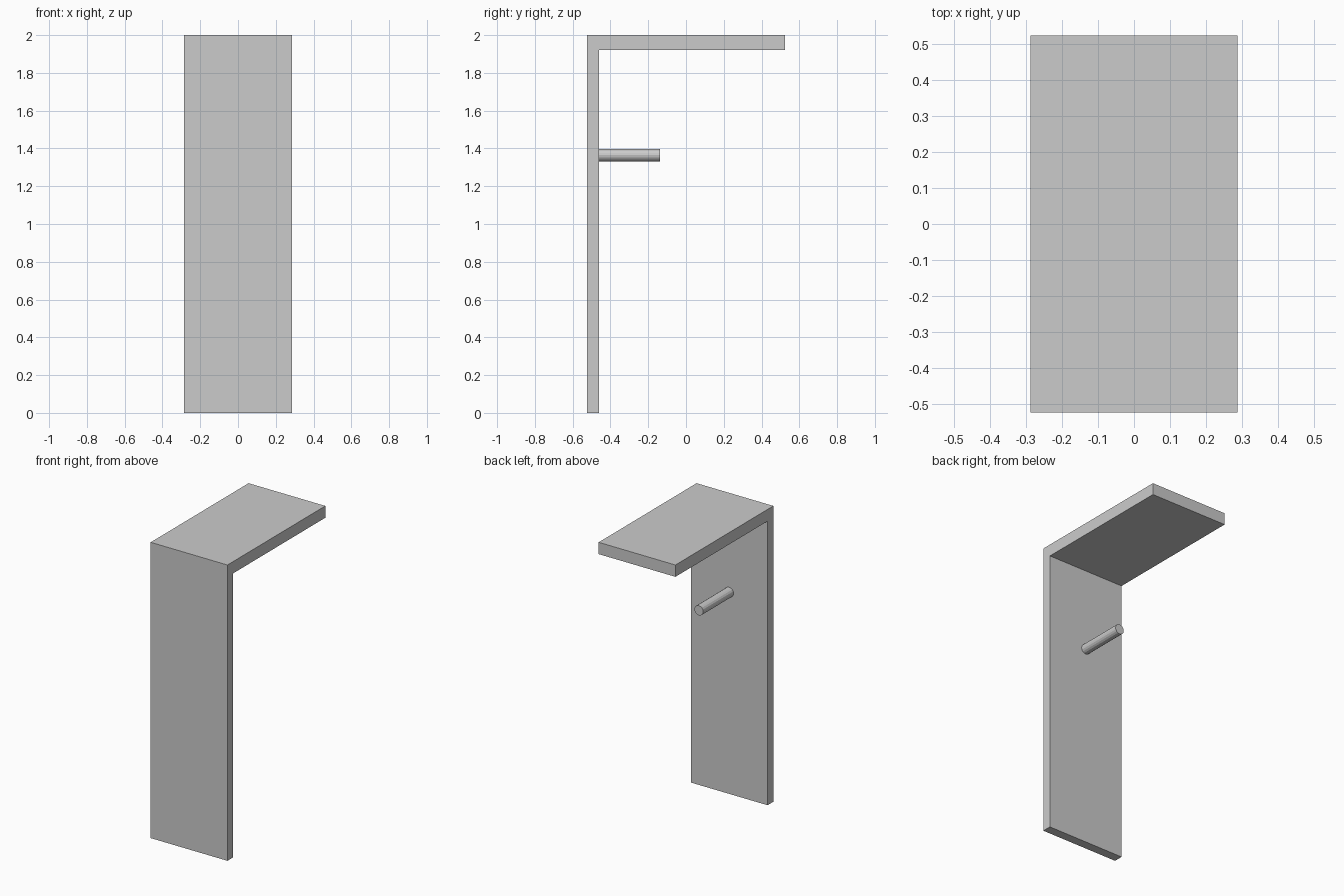
import bpy
import bmesh
from math import radians

cube = bpy.data.objects.get("Cube")
if cube:
    bpy.data.objects.remove(cube, do_unlink=True)

grey = bpy.data.materials.new("light grey")
grey.use_nodes = True
grey.diffuse_color = (0.6, 0.6, 0.6, 1)
grey.node_tree.nodes["Principled BSDF"].inputs["Base Color"].default_value = (0.6, 0.6, 0.6, 1)

HALF_WIDTH = 0.287
FRONT, BACK = -0.523, 0.523
PANEL_BACK, SLAB_UNDER, TOP = -0.461, 1.92, 2.0

# Upright panel and top slab: one L-shaped side profile pulled across the width
profile = [(FRONT, 0), (PANEL_BACK, 0), (PANEL_BACK, SLAB_UNDER),
           (BACK, SLAB_UNDER), (BACK, TOP), (FRONT, TOP)]
bm = bmesh.new()
side = bm.faces.new([bm.verts.new((-HALF_WIDTH, y, z)) for y, z in profile])
pulled = bmesh.ops.extrude_face_region(bm, geom=[side], use_keep_orig=True)
moved = [v for v in pulled["geom"] if isinstance(v, bmesh.types.BMVert)]
bmesh.ops.translate(bm, verts=moved, vec=(2 * HALF_WIDTH, 0, 0))
bmesh.ops.recalc_face_normals(bm, faces=bm.faces)
mesh = bpy.data.meshes.new("panel_and_top")
bm.to_mesh(mesh)
bm.free()
mesh.materials.append(grey)
panel = bpy.data.objects.new("panel_and_top", mesh)
bpy.context.collection.objects.link(panel)

# Round peg standing out from the back of the panel
PEG_END = -0.137
bpy.ops.mesh.primitive_cylinder_add(
    vertices=16, radius=0.033, depth=PEG_END - PANEL_BACK,
    location=(0, (PEG_END + PANEL_BACK) / 2, 1.364), rotation=(radians(90), 0, 0))
peg = bpy.context.object
peg.name = "peg"
peg.data.materials.append(grey)
